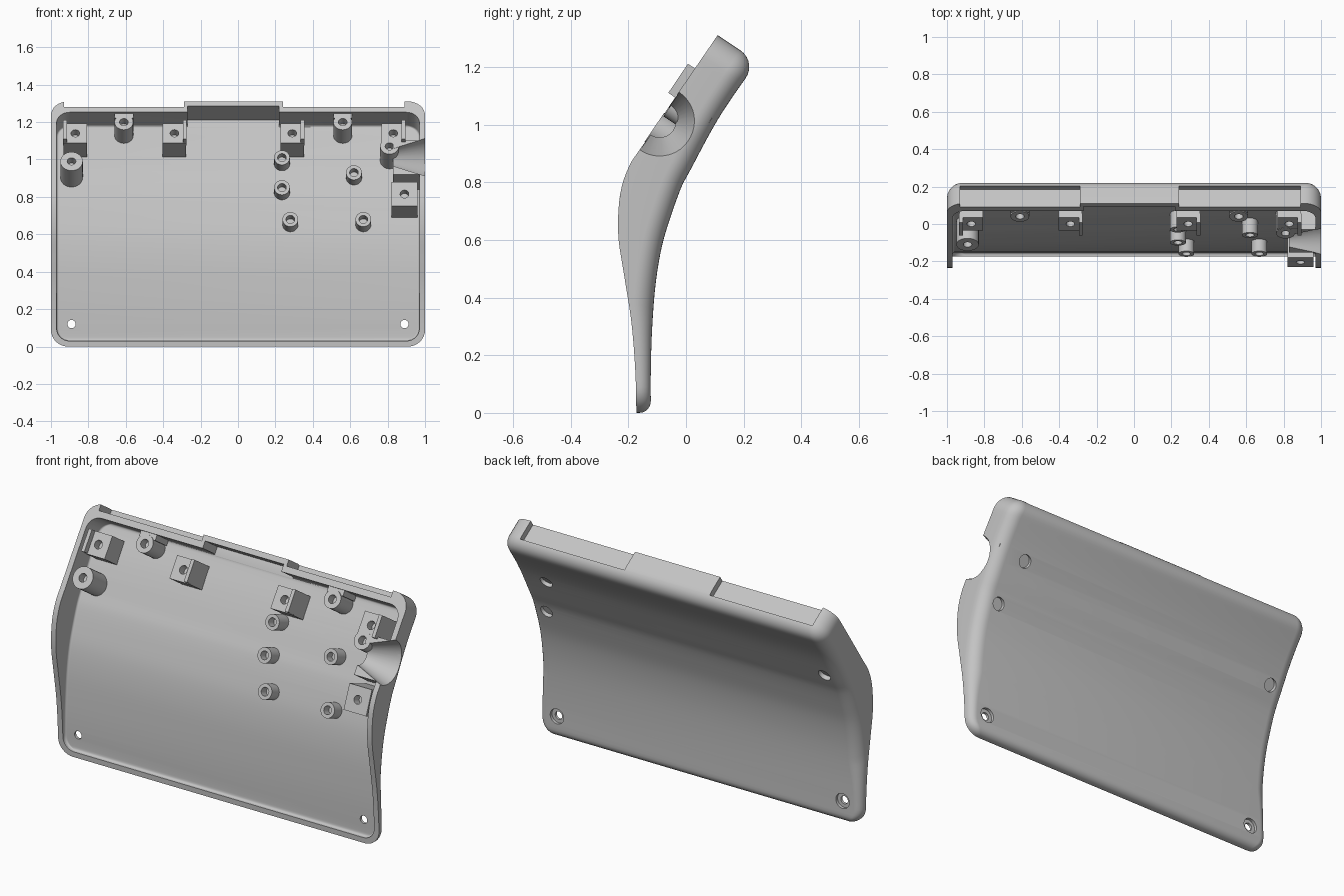
import bpy, bmesh, math
from mathutils import Vector, Matrix

if "Cube" in bpy.data.objects:
    bpy.data.objects.remove(bpy.data.objects["Cube"], do_unlink=True)

grey = bpy.data.materials.new("plain_grey")
grey.use_nodes = True
grey.diffuse_color = (0.55, 0.55, 0.55, 1)
grey.node_tree.nodes["Principled BSDF"].inputs["Base Color"].default_value = (0.55, 0.55, 0.55, 1)

# Side profile as (y, z) pairs: open front rim and matching back points
RIM = [(-.172, 0), (-.176, .15), (-.19, .32), (-.215, .48), (-.235, .62),
       (-.228, .76), (-.195, .86), (-.145, .935), (-.02, 1.12), (.11, 1.31)]
BACK = [(-.122, 0), (-.122, .15), (-.117, .3), (-.105, .45), (-.083, .58),
        (-.05, .69), (-.015, .785), (.014, .84), (.117, 1.028), (.247, 1.218)]

# Frame of the straight upper part: U runs up the rim, N points out of the opening
U = Vector((0, .56, .83)).normalized()
N = Vector((0, -.83, .56)).normalized()
N_LOW = Vector((0, -.93, .37)).normalized()
TOP = Vector((0, .11, 1.31))


def spline(points, per=24):
    """Smooth curve through the points."""
    p = [Vector((0, *q)) for q in points]
    p = [2 * p[0] - p[1]] + p + [2 * p[-1] - p[-2]]
    out = []
    for a, b, c, d in zip(p, p[1:], p[2:], p[3:]):
        for k in range(per):
            t = k / per
            out.append(.5 * (2 * b + (c - a) * t + (2 * a - 5 * b + 4 * c - d) * t**2
                             + (3 * b - a - 3 * c + d) * t**3))
    return out + [p[-2]]


rim, back = spline(RIM), spline(BACK)
dist = [0]
for a, b in zip(back, back[1:]):
    dist.append(dist[-1] + (b - a).length)
LENGTH = dist[-1]


def station(s):
    """Rim and back point at distance s along the back."""
    i = max(k for k in range(len(dist) - 1) if dist[k] <= s or k == 0)
    t = (s - dist[i]) / (dist[i + 1] - dist[i])
    return rim[i].lerp(rim[i + 1], t), back[i].lerp(back[i + 1], t)


def finish(name, bm):
    bmesh.ops.recalc_face_normals(bm, faces=bm.faces)
    mesh = bpy.data.meshes.new(name)
    bm.to_mesh(mesh)
    bm.free()
    mesh.materials.append(grey)
    ob = bpy.data.objects.new(name, mesh)
    bpy.context.collection.objects.link(ob)
    return ob


def skin(bm, rows, closed_ends=True):
    """Join equal closed loops of points into a solid."""
    rings = [[bm.verts.new(p) for p in row] for row in rows]
    n = len(rings[0])
    for a, b in zip(rings, rings[1:]):
        for i in range(n):
            j = (i + 1) % n
            bm.faces.new((a[i], a[j], b[j], b[i]))
    bm.faces.new(rings[0])
    bm.faces.new(rings[-1])


def curved_body(name, half, s0, s1, corner, edge, floor, out):
    """Curved slab with rounded outline corners and rounded back edges."""
    ends = [corner * (1 - math.cos(k / 8 * math.pi / 2)) for k in range(9)]
    mid = [s0 + corner + (s1 - s0 - 2 * corner) * k / 50 for k in range(1, 50)]
    rows = []
    for s in [s0 + e for e in ends] + mid + [s1 - e for e in reversed(ends)]:
        f, b = station(s)
        depth = (b - f).length
        way = (b - f) / depth
        q = max(0, min(s - s0, s1 - s))
        w = half
        if q < corner:
            w -= corner - math.sqrt(corner**2 - (corner - q)**2)
        r = min(edge, .8 * depth)
        drop = r - math.sqrt(r * r - (r - q)**2) if q < r else 0
        rr, low = max(r - drop, .002), depth - floor - drop
        side = [(w, -out)]
        for k in range(9):
            a = k / 8 * math.pi / 2
            side.append((w - rr + rr * math.cos(a), low - rr + rr * math.sin(a)))
        loop = side + [(-x, d) for x, d in reversed(side)]
        rows.append([f + way * d + Vector((x, 0, 0)) for x, d in loop])
    bm = bmesh.new()
    skin(bm, rows)
    return finish(name, bm)


def box(name, x0, x1, u0, u1, n0, n1):
    """Box aligned to the upper part's frame."""
    bm = bmesh.new()
    bmesh.ops.create_cube(bm, size=1)
    for v in bm.verts:
        x, u, n = v.co + Vector((.5, .5, .5))
        v.co = (TOP + Vector((x0 + (x1 - x0) * x, 0, 0))
                + U * (u0 + (u1 - u0) * u) + N * (n0 + (n1 - n0) * n))
    return finish(name, bm)


def rod(name, p, q, r1, r2=None):
    bm = bmesh.new()
    p, q = Vector(p), Vector(q)
    turn = (q - p).to_track_quat('Z', 'Y').to_matrix().to_4x4()
    bmesh.ops.create_cone(bm, cap_ends=True, segments=40, radius1=r1, radius2=r2 or r1,
                          depth=(q - p).length, matrix=Matrix.Translation((p + q) / 2) @ turn)
    return finish(name, bm)


def cut(target, cutter):
    cutter.hide_render = True
    mod = target.modifiers.new("cut", 'BOOLEAN')
    mod.operation, mod.solver, mod.object = 'DIFFERENCE', 'EXACT', cutter
    bpy.context.view_layer.objects.active = target
    bpy.ops.object.modifier_apply(modifier=mod.name)
    bpy.data.objects.remove(cutter, do_unlink=True)


def boss(name, tip, r, axis=N, square=False, hole=.023):
    """Post from the floor to the tip, with a blind screw hole."""
    tip = Vector(tip)
    foot = tip.copy()
    for _ in range(80):
        if min((Vector((0, foot.y, foot.z)) - b).length for b in back) < .021:
            break
        foot -= axis * .004
    across = Vector((1, 0, 0))
    up = axis.cross(across)

    def ring(c, rad, sq):
        pts = []
        for k in range(32):
            a = k / 32 * math.tau
            m = max(abs(math.cos(a)), abs(math.sin(a))) if sq else 1
            pts.append(c + (across * math.cos(a) + up * math.sin(a)) * rad / m)
        return pts
    bm = bmesh.new()
    skin(bm, [ring(foot, r, square), ring(tip, r, square),
              ring(tip, hole, False), ring(tip - axis * .05, hole, False)])
    return finish(name, bm)


# Shell: outer body, hollowed from the front
shell = curved_body("shell", 1, 0, LENGTH, .09, .07, 0, 0)
cut(shell, curved_body("cavity", .97, .03, LENGTH - .07, .07, .012, .03, .06))
cut(shell, box("tab_pocket", -.27, .22, -.1, -.03, -.132, .06))

# Two long recesses in the top edge either side of the middle tab
for x0, x1 in ((-.93, -.29), (.24, .89)):
    cut(shell, box("recess", x0, x1, -.035, .06, -.115, .06))

# Screw holes, sunk from the back
for x in (-.89, .89):
    cut(shell, rod("hole", (x, -.3, .12), (x, 0, .12), .022))
    cut(shell, rod("sink", (x, -.138, .12), (x, -.05, .12), .042))

# Side port: a funnel through the right-hand wall and its inner sleeve
hub = TOP - U * .36
sleeve = box("port_sleeve", .83, .98, -.47, -.25, -.145, 0)
for part in (shell, sleeve):
    cut(part, rod("funnel", hub + Vector((.8, 0, 0)), hub + Vector((1.05, 0, 0)), .045, .14))

# Case screw posts, open at the back
posts = [("left_post", (-.89, -.11, .99), .06, N, False),
         ("port_upper_post", (.81, -.05, 1.07), .05, N, False),
         ("port_lower_post", (.89, -.205, .815), .07, N_LOW, True)]
for name, tip, r, axis, square in posts:
    t = Vector(tip)
    cut(shell, rod("sink", t - axis * .1, t - axis * .28, .036))
    boss(name, tip, r, axis, square)

# Square button mounts with a raised lip on one side
for i, (x, side) in enumerate(((-.87, -1), (-.34, 1), (.29, 1), (.83, 1))):
    boss(f"square_mount_{i}", (x, 0, 1.14), .063, N, True)
    a, b = sorted((x + side * .045, x + side * .065))
    box(f"mount_lip_{i}", a, b, -.262, -.14, -.03, .03)

# Round posts tied to the top wall
for i, x in enumerate((-.61, .56)):
    boss(f"top_post_{i}", (x, .04, 1.2), .05)
    box(f"top_post_web_{i}", x - .05, x + .05, -.1, -.06, -.14, -.01)

# Board standoffs
for i, tip in enumerate(((.235, -.03, 1.01), (.235, -.1, .85), (.62, -.06, .93),
                         (.28, -.16, .68), (.67, -.16, .68))):
    boss(f"standoff_{i}", tip, .042, N_LOW)

# Smooth curves, sharp corners
bpy.ops.object.select_all(action='DESELECT')
for ob in bpy.context.collection.objects:
    if ob.type == 'MESH' and grey.name in ob.data.materials:
        ob.select_set(True)
        bpy.context.view_layer.objects.active = ob
bpy.ops.object.shade_smooth_by_angle(angle=math.radians(30))
